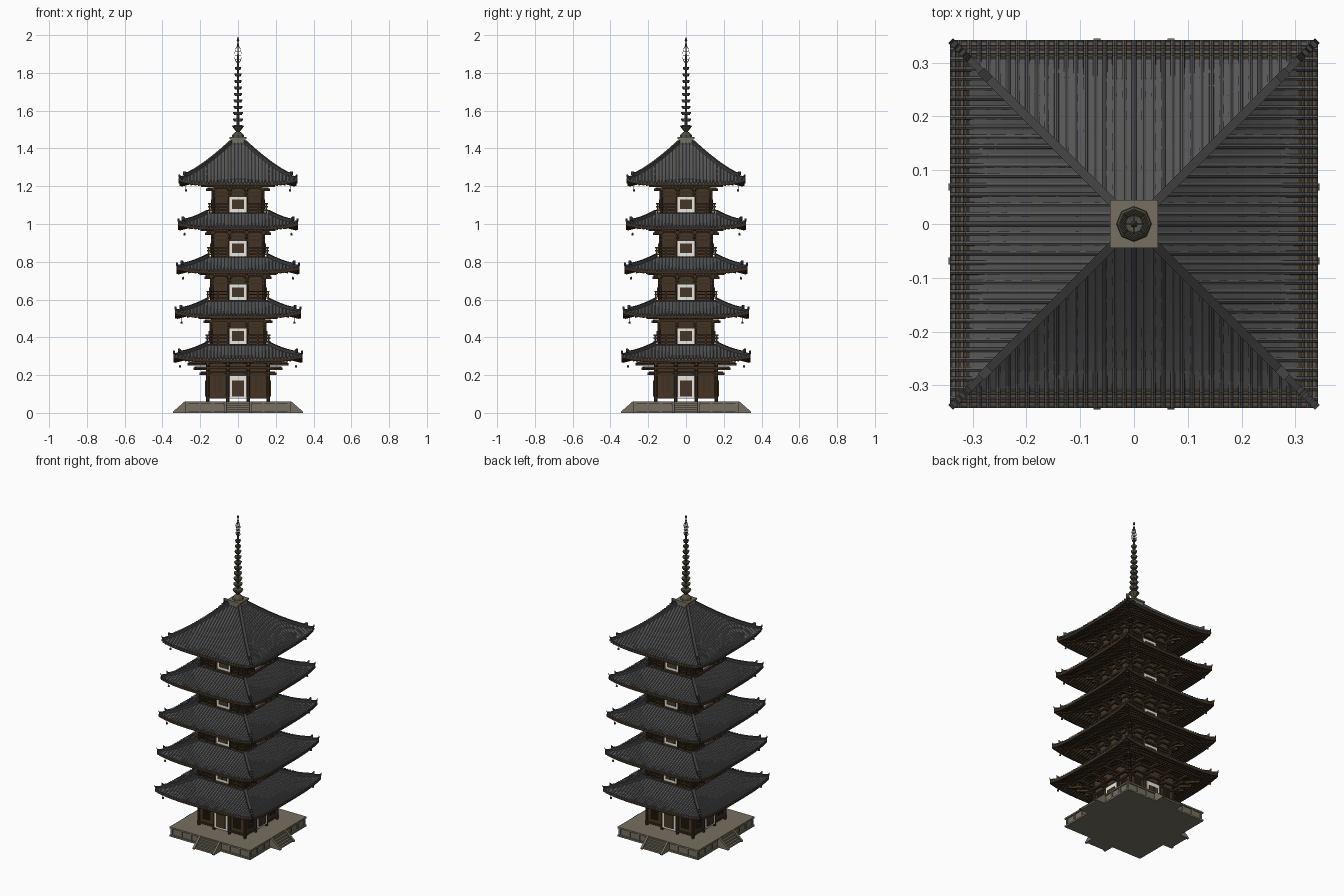
import bpy, bmesh, math
from mathutils import Vector, Matrix

if "Cube" in bpy.data.objects:
    bpy.data.objects.remove(bpy.data.objects["Cube"])

def material(name, rgb):
    m = bpy.data.materials.new(name)
    m.diffuse_color = (*rgb, 1)
    m.use_nodes = True
    m.node_tree.nodes["Principled BSDF"].inputs["Base Color"].default_value = m.diffuse_color
    return m

TILE = material("grey_tile", (0.095, 0.095, 0.098))
RIDGE = material("dark_ridge_tile", (0.05, 0.05, 0.052))
WOOD = material("dark_wood", (0.062, 0.037, 0.018))
BEAM = material("beam_wood", (0.045, 0.028, 0.015))
WHITE = material("white_plaster", (0.8, 0.8, 0.77))
STONE = material("stone", (0.18, 0.16, 0.115))
BRONZE = material("old_bronze", (0.085, 0.078, 0.055))

ROT = [Matrix.Rotation(k * math.pi / 2, 3, 'Z') for k in range(4)]
parts = {}

def add(part, mat, pts, faces, sides=4):
    """Add geometry to a named part, repeated on each of the four sides."""
    V, F, _ = parts.setdefault(part, ([], [], mat))
    for k in range(sides):
        n = len(V)
        V.extend(ROT[k] @ Vector(p) for p in pts)
        F.extend([n + i for i in f] for f in faces)

def sweep(part, mat, path, section, side=(1, 0, 0), sides=4):
    """Section of (sideways, up) offsets carried along a path, ends capped."""
    s, n = Vector(side), len(section)
    pts = [Vector(p) + s * a + Vector((0, 0, b)) for p in path for a, b in section]
    faces = [[j * n + i, j * n + (i + 1) % n, (j + 1) * n + (i + 1) % n, (j + 1) * n + i]
             for j in range(len(path) - 1) for i in range(n)]
    faces += [list(range(n)), [(len(path) - 1) * n + i for i in reversed(range(n))]]
    add(part, mat, pts, faces, sides)

def rect(w, h, z=0):
    return [(-w / 2, z), (w / 2, z), (w / 2, z + h), (-w / 2, z + h)]

def box(part, mat, x0, x1, y0, y1, z0, z1, sides=4):
    xm = (x0 + x1) / 2
    sweep(part, mat, [(xm, y0, z0), (xm, y1, z0)], rect(x1 - x0, z1 - z0), sides=sides)

def slab(part, mat, h, z0, z1):
    box(part, mat, -h, h, -h, h, z0, z1, 1)

def lathe(part, mat, prof, n=8, at=(0, 0), sides=1):
    pts = [(at[0] + r * math.cos(2 * math.pi * i / n), at[1] + r * math.sin(2 * math.pi * i / n), z)
           for r, z in prof for i in range(n)]
    faces = [[j * n + i, j * n + (i + 1) % n, (j + 1) * n + (i + 1) % n, (j + 1) * n + i]
             for j in range(len(prof) - 1) for i in range(n)]
    faces += [list(reversed(range(n))), [(len(prof) - 1) * n + i for i in range(n)]]
    add(part, mat, pts, faces, sides)

def curved(we, wt, z0, z1, lift, power):
    """Point on the front slope: u across (-1..1), t from eave to top."""
    def point(u, t):
        w = we + (wt - we) * t
        tt = max(t, 0)
        z = z0 + (z1 - z0) * tt ** power + lift * abs(u) ** 4 * (1 - tt) ** 2
        return Vector((u * w, -w, z))
    return point

def sheet(part, mat, f, nu, nt, flip=False):
    pts = [f(-1 + 2 * i / nu, j / nt) for j in range(nt + 1) for i in range(nu + 1)]
    faces = []
    for j in range(nt):
        for i in range(nu):
            a = j * (nu + 1) + i
            q = [a, a + 1, a + nu + 2, a + nu + 1]
            faces.append(q[::-1] if flip else q)
    add(part, mat, pts, faces)

DIAG = (0.7071, 0.7071, 0)

def roof(i, we, wt, z0, z1, wall):
    f = curved(we, wt, z0, z1, 0.022, 1.2)
    sheet(f"roof_{i}", TILE, f, 16, 8)
    g = curved(we - 0.004, wall, z0 - 0.012, z0 + 0.032, 0.022, 1.0)
    sheet(f"soffit_{i}", WOOD, g, 16, 4, True)
    # eave board
    sweep(f"eave_board_{i}", BEAM, [f(-1 + k / 8, 0) for k in range(17)], rect(0.01, 0.016, -0.017), (0, 1, 0))
    n = int(we / 0.018)
    for k in range(-n, n + 1):
        x = k * 0.018
        # rounded tile rows running down the slope
        t1 = min(1, (we - abs(x)) / (we - wt))
        path = []
        for j in range(7):
            t = -0.03 + (t1 + 0.03) * j / 6
            w = we + (wt - we) * t
            path.append(f(x / w, t))
        sweep(f"tile_rows_{i}", TILE, path, [(-0.0045, -0.004), (0.0045, -0.004), (0.004, 0.003), (0, 0.006), (-0.004, 0.003)])
        # rafters in two tiers
        x = (k + 0.5) * 0.018
        for lo, hi, dz in ((0.0, 0.55, -0.008), (0.3, 1.0, -0.015)):
            t1 = min(hi, (we - 0.01 - abs(x)) / (we - wall))
            if t1 > lo + 0.02:
                path = [g(x / (we - 0.004 + (wall - we) * t), t) for t in (lo, t1)]
                sweep(f"rafters_{i}", BEAM, path, rect(0.008, 0.008, dz))
    # hip ridges: low one to the corner, tall one ending in an upturned knob
    hip = [f(1, t) for t in (1, 0.8, 0.6, 0.4, 0.2, 0.08, 0)]
    sweep(f"hip_ridges_{i}", RIDGE, hip + [f(1, -0.02) + Vector((0, 0, 0.012))], rect(0.013, 0.011), DIAG)
    stop = 0.2 if we - wt < 0.2 else 0.14
    tall = [f(1, 1 + (stop - 1) * k / 5) for k in range(6)]
    sweep(f"hip_ridges_{i}", RIDGE, tall + [f(1, stop - 0.06) + Vector((0, 0, 0.014))], rect(0.017, 0.018), DIAG)
    # corner beam and wind bell
    sweep(f"corner_beams_{i}", BEAM, [g(1, 0.02), g(1, 0.4), g(1, 1)], rect(0.014, 0.014, -0.016), DIAG)
    c, zb = we - 0.03, z0 - 0.045
    lathe(f"wind_bells_{i}", BRONZE, [(0.006, zb), (0.005, zb + 0.01), (0.001, zb + 0.014), (0.001, zb + 0.05)], 6, (c, -c), 4)

def storey(i, h, zf, z0, bottom, door_h):
    # walls, columns and tie beams
    slab(f"walls_{i}", WOOD, h, bottom, z0 + 0.03)
    for x in (-h, -h / 3, h / 3):
        lathe(f"columns_{i}", BEAM, [(0.009, zf), (0.009, z0 - 0.03)], 8, (x, -h), 4)
    top = zf + door_h
    for z in (bottom, top, z0 - 0.055):
        box(f"tie_beams_{i}", BEAM, -h - 0.008, h + 0.008, -h - 0.007, -h, z, z + 0.01)
    # white door surround with a pair of doors
    box(f"door_surround_{i}", WHITE, -0.045, 0.045, -h - 0.009, -h, bottom, top)
    for s in (-1, 1):
        a, b = sorted((s * 0.001, s * 0.031))
        box(f"doors_{i}", WOOD, a, b, -h - 0.014, -h - 0.008, zf + door_h * 0.2, zf + door_h * 0.82)
        # slatted side windows
        for k in range(6):
            x = s * (h * 0.66 + (k - 2.5) * 0.009)
            box(f"window_slats_{i}", BEAM, x - 0.002, x + 0.002, -h - 0.005, -h, zf + door_h * 0.35, top)
    # stepped bracket rings with arms
    zb, dz, st = (z0 - 0.085, 0.026, 0.032) if i == 1 else (z0 - 0.042, 0.021, 0.026)
    for j in range(3):
        r, z = h + st * (j + 1), zb + dz * j
        box(f"bracket_beams_{i}", BEAM, -r, r, -r - 0.005, -r + 0.005, z + 0.01, z + 0.019)
        for x in (-h, -h / 3, h / 3, h):
            box(f"bracket_arms_{i}", WOOD, x - 0.007, x + 0.007, -r - 0.01, -h, z, z + 0.011)
            box(f"bracket_arms_{i}", WOOD, x - 0.022, x + 0.022, -r + 0.01, -r + 0.02, z + 0.008, z + 0.017)
        sweep(f"bracket_arms_{i}", WOOD, [(h, -h, z), (r + 0.008, -r - 0.008, z)], rect(0.013, 0.013), DIAG)

def balcony(i, r, z):
    slab(f"balcony_floor_{i}", WOOD, r + 0.004, z - 0.012, z + 0.004)
    for s in (-1, 1):
        for x in (s * 0.055, s * 0.105, s * r):
            box(f"railing_{i}", BEAM, x - 0.004, x + 0.004, -r - 0.004, -r + 0.004, z, z + 0.05)
        a, b = sorted((s * 0.05, s * (r + 0.008)))
        for zz in (0.012, 0.03, 0.046):
            box(f"railing_{i}", BEAM, a, b, -r - 0.003, -r + 0.003, z + zz, z + zz + 0.007)

# stone platform with lip, plinth and pilasters
slab("platform", STONE, 0.272, 0, 0.052)
slab("platform_top", STONE, 0.28, 0.05, 0.06)
slab("platform_plinth", STONE, 0.28, 0, 0.01)
for k in range(-4, 5):
    if abs(k) > 1:
        box("platform_pilasters", STONE, k * 0.067 - 0.006, k * 0.067 + 0.006, -0.277, -0.27, 0, 0.052)
# stairs on every side with sloped cheeks
for k in range(5):
    box("steps", STONE, -0.066, 0.066, -0.336 + k * 0.012, -0.27, 0, 0.0105 * (k + 1))
for s in (-1, 1):
    pts = [(s * x, y, z) for x in (0.062, 0.075) for y, z in ((-0.27, 0), (-0.345, 0), (-0.345, 0.006), (-0.283, 0.06), (-0.27, 0.06))]
    add("stair_cheeks", STONE, pts, [[0, 1, 2, 3, 4], [9, 8, 7, 6, 5]] + [[a, (a + 1) % 5, (a + 1) % 5 + 5, a + 5] for a in range(5)])

# five storeys: wall half width, floor height, eave height, eave half width
LEVELS = [(0.160, 0.06, 0.285, 0.337), (0.143, 0.365, 0.517, 0.328), (0.140, 0.597, 0.752, 0.321),
          (0.135, 0.829, 0.985, 0.313), (0.130, 1.062, 1.217, 0.306)]
for i, (h, zf, z0, we) in enumerate(LEVELS, 1):
    storey(i, h, zf, z0, 0.075 if i == 1 else zf - 0.03, 0.135 if i == 1 else 0.082)
    if i > 1:
        balcony(i, h + 0.02, zf - 0.004)
    if i < 5:
        roof(i, we, 0.162, z0, LEVELS[i][1] - 0.006, h)
    else:
        roof(i, we, 0.038, z0, 1.425, h)

# spire: base box, bowls, nine rings, openwork flame and jewels
slab("spire_base", STONE, 0.04, 1.415, 1.45)
slab("spire_base_cap", STONE, 0.045, 1.45, 1.46)
lathe("spire_bowl", BRONZE, [(0.033, 1.46), (0.03, 1.472), (0.018, 1.484), (0.009, 1.49), (0.016, 1.497),
                             (0.032, 1.518), (0.028, 1.522), (0.008, 1.524)])
lathe("spire_pole", BRONZE, [(0.007, 1.52), (0.005, 1.85), (0.003, 1.94)])
for k in range(9):
    z, r = 1.55 + k * 0.034, 0.027 - k * 0.0013
    lathe("spire_rings", BRONZE, [(0.008, z - 0.008), (r * 0.75, z - 0.008), (r, z + 0.003), (r, z + 0.008), (0.008, z + 0.006)])
flame = [(0.004, 1.85), (0.017, 1.868), (0.018, 1.9), (0.013, 1.925), (0.003, 1.937)]
sweep("spire_flame", BRONZE, [(0, -r, z) for r, z in flame], rect(0.002, 0.006))
for z in (1.87, 1.89, 1.91):
    box("spire_flame", BRONZE, -0.001, 0.001, -0.016, 0, z, z + 0.003)
for z, r in ((1.95, 0.006), (1.975, 0.007)):
    lathe("spire_jewels", BRONZE, [(0.002, z - r - 0.006), (r, z - r * 0.3), (r * 0.8, z + r * 0.4), (0.002, z + r + 0.004)])
lathe("spire_tip", BRONZE, [(0.002, 1.98), (0.0006, 2.0)], 6)

# turn the collected parts into objects
for name, (V, F, mat) in parts.items():
    me = bpy.data.meshes.new(name)
    me.from_pydata(V, [], F)
    if not name.startswith(("roof", "soffit")):
        bm = bmesh.new()
        bm.from_mesh(me)
        bmesh.ops.recalc_face_normals(bm, faces=bm.faces)
        bm.to_mesh(me)
        bm.free()
    me.materials.append(mat)
    bpy.context.collection.objects.link(bpy.data.objects.new(name, me))
